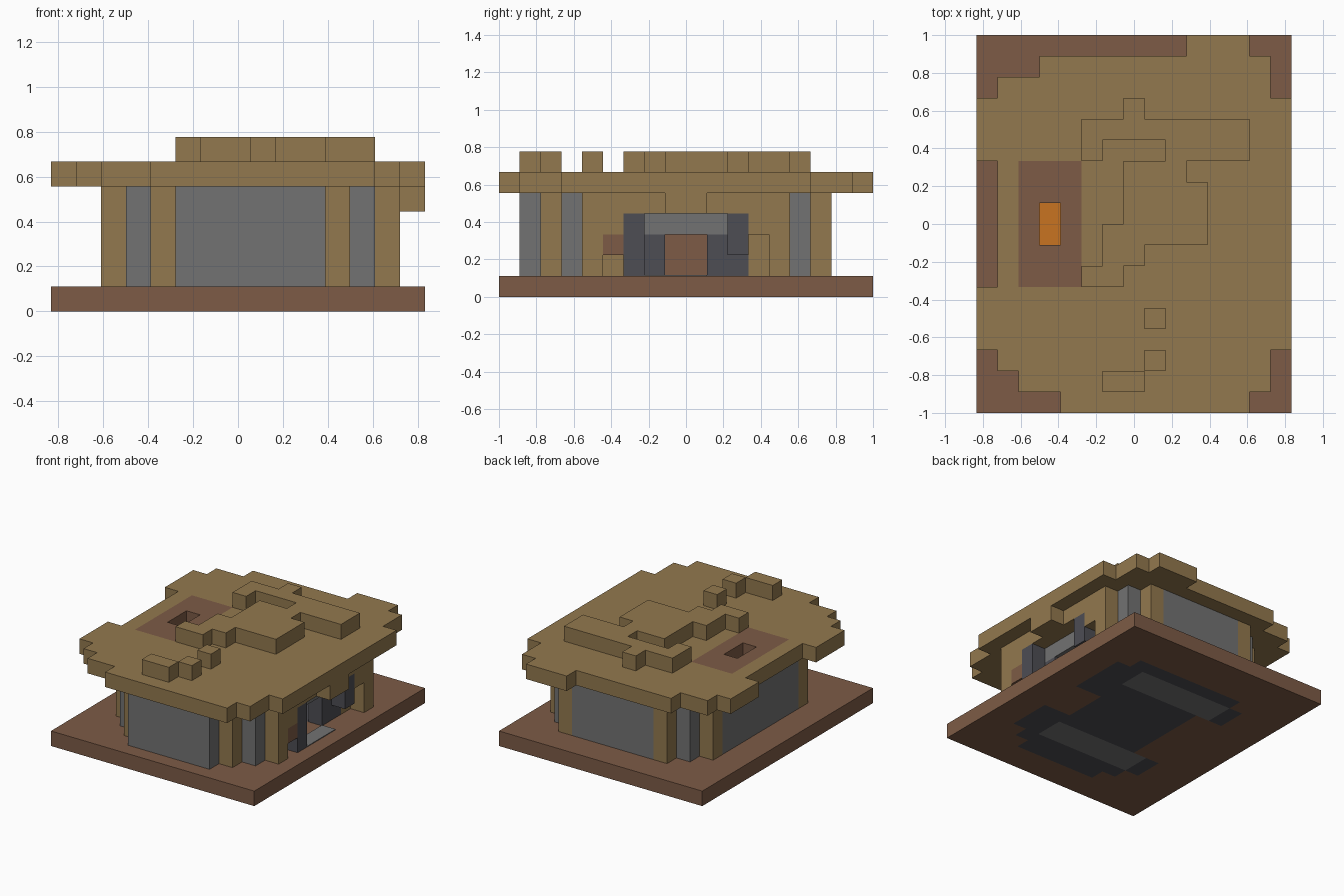
import bpy
import bmesh
import math

if "Cube" in bpy.data.objects:
    bpy.data.objects.remove(bpy.data.objects["Cube"], do_unlink=True)

UNIT = 1 / 9                  # edge of one block
NX, NY = 15, 18               # plot size in blocks


def material(name, r, g, b):
    m = bpy.data.materials.new(name)
    m.use_nodes = True
    m.diffuse_color = (r, g, b, 1)
    bsdf = m.node_tree.nodes["Principled BSDF"]
    bsdf.inputs["Base Color"].default_value = (r, g, b, 1)
    bsdf.inputs["Roughness"].default_value = 0.9
    return m


TAN = material("tan wood", 0.29, 0.19, 0.077)
BROWN = material("brown earth", 0.205, 0.105, 0.061)
GREY = material("grey stone", 0.17, 0.17, 0.17)
DARK = material("dark stone", 0.075, 0.075, 0.088)
ORANGE = material("orange fire", 0.58, 0.175, 0.015)


def area(i0, i1, j0, j1):
    """Plan cells from i0 to i1 and j0 to j1, ends included."""
    return {(i, j) for i in range(i0, i1 + 1) for j in range(j0, j1 + 1)}


def raise_up(plan, k0, k1):
    return {(i, j, k) for i, j in plan for k in range(k0, k1 + 1)}


def build(name, cells, mats, rule=lambda i, j, k: 0):
    """Skin a set of block cells as one mesh, merging flat neighbours."""
    bm = bmesh.new()
    corners = {}

    def vert(p):
        if p not in corners:
            corners[p] = bm.verts.new(((p[0] - NX / 2) * UNIT,
                                       (p[1] - NY / 2) * UNIT, p[2] * UNIT))
        return corners[p]

    for c in sorted(cells):
        for axis in range(3):
            u, v = (axis + 1) % 3, (axis + 2) % 3
            for side in (0, 1):
                n = list(c)
                n[axis] += 2 * side - 1
                if tuple(n) in cells:
                    continue
                loop = []
                for du, dv in ((0, 0), (1, 0), (1, 1), (0, 1)):
                    p = list(c)
                    p[axis] += side
                    p[u] += du
                    p[v] += dv
                    loop.append(vert(tuple(p)))
                face = bm.faces.new(loop if side else loop[::-1])
                face.material_index = rule(*c)
    bmesh.ops.dissolve_limit(bm, angle_limit=math.radians(1), verts=bm.verts[:],
                             edges=bm.edges[:], delimit={'MATERIAL'})
    mesh = bpy.data.meshes.new(name)
    bm.to_mesh(mesh)
    bm.free()
    for m in mats:
        mesh.materials.append(m)
    obj = bpy.data.objects.new(name, mesh)
    bpy.context.scene.collection.objects.link(obj)
    return obj


# Stepped footprint, wall ring and interior
footprint = (area(2, 13, 4, 13) | area(3, 12, 3, 14)
             | area(4, 11, 2, 15) | area(5, 10, 1, 1))
steps = ((1, 0), (-1, 0), (0, 1), (0, -1))
interior = {(i, j) for i, j in footprint
            if all((i + a, j + b) in footprint for a, b in steps)}
ring = footprint - interior

# Base slab with the stone floor inlaid
hearth = area(2, 4, 6, 11)
paving = interior - hearth - area(11, 13, 7, 9)
strips = area(4, 10, 12, 13) | area(4, 10, 4, 5)


def floor_rule(i, j, k):
    if (i, j) in strips:
        return 2
    return 1 if (i, j) in paving else 0


build("base", raise_up(area(0, NX - 1, 0, NY - 1), 0, 0),
      [BROWN, DARK, GREY], floor_rule)

# Wall panels and corner posts; the doorway side is built apart
door_side = area(13, 13, 5, 12)
panels = {(i, j) for i, j in ring
          if 5 <= i <= 10 or i in (3, 12) or (i == 2 and 5 <= j <= 12)}
build("wall_panels", raise_up(panels, 1, 4), [GREY])
build("wall_posts", raise_up(ring - panels - door_side, 1, 4), [TAN])

# Door side: outer face with stepped cut-outs
outer = (raise_up(door_side, 4, 4)
         | raise_up(area(13, 13, 5, 5), 2, 3) | raise_up(area(13, 13, 12, 12), 3, 3))
build("door_wall", outer, [TAN, BROWN], lambda i, j, k: int(k == 2))
build("door_pillars", raise_up(area(13, 13, 6, 6), 1, 3)
      | raise_up(area(13, 13, 11, 11), 2, 3), [DARK])

# Door side: recessed frame and lintel
jambs = area(12, 12, 5, 7) | area(12, 12, 10, 12)
build("door_jambs", raise_up(jambs, 1, 2), [TAN, DARK],
      lambda i, j, k: int(6 <= j <= 11))
build("door_lintel", raise_up(area(12, 12, 7, 10), 3, 3), [GREY])
build("door_awning", raise_up(area(14, 14, 8, 9), 4, 4), [TAN])

# Thin paving plate at the doorstep
step = build("doorstep", raise_up(area(13, 13, 7, 9), 0, 0), [GREY])
step.scale.z = 0.05
step.location.z = UNIT

# Roof slab with ragged corners
gaps = (area(0, 9, 17, 17) | area(0, 2, 16, 16) | area(0, 0, 15, 15)
        | area(0, 0, 6, 11)
        | area(0, 3, 0, 0) | area(0, 1, 1, 1) | area(0, 0, 2, 2))
for j0, j1, edge in ((0, 2, 0), (15, 17, 17)):
    gaps |= area(14, 14, j0, j1) | area(13, 13, edge, edge)
build("roof", raise_up(area(0, NX - 1, 0, NY - 1) - gaps - hearth, 5, 5), [TAN])

# Chimney, flue and fire
flue = area(3, 3, 8, 9)
build("chimney", raise_up(hearth - flue, 5, 5)
      | raise_up(area(3, 4, 6, 11) - flue, 1, 4), [BROWN])
build("fire", raise_up(flue, 1, 1), [ORANGE])

# Raised clumps on the roof
ridge = (area(5, 12, 12, 13) | area(7, 7, 14, 14) | area(7, 9, 9, 11)
         | area(10, 10, 8, 10) | area(6, 9, 8, 8) | area(6, 7, 7, 7)
         | area(5, 6, 6, 6)) - area(6, 8, 12, 12)
build("roof_ridge", raise_up(ridge, 6, 6), [TAN])
lumps = area(8, 8, 4, 4) | area(8, 8, 2, 2) | area(6, 7, 1, 1)
build("roof_lumps", raise_up(lumps, 6, 6), [TAN])
